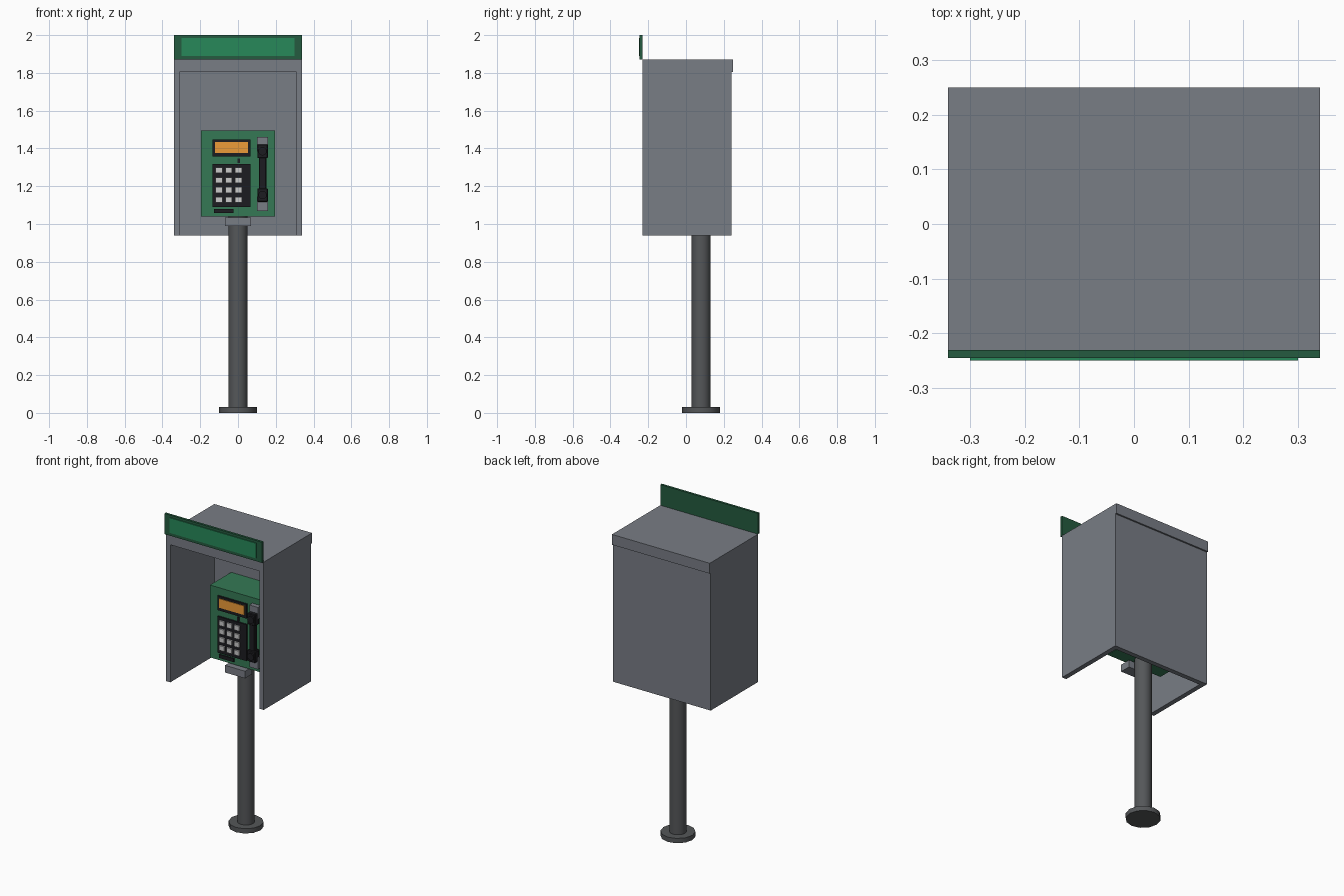
import bpy, math

if "Cube" in bpy.data.objects:
    bpy.data.objects.remove(bpy.data.objects["Cube"])


def material(name, r, g, b):
    m = bpy.data.materials.new(name)
    m.diffuse_color = (r, g, b, 1)
    m.use_nodes = True
    m.node_tree.nodes["Principled BSDF"].inputs["Base Color"].default_value = m.diffuse_color
    return m


SHELL = material("shell_grey", 0.19, 0.205, 0.235)
STEEL = material("dark_steel", 0.09, 0.095, 0.10)
GREEN = material("body_green", 0.035, 0.19, 0.09)
FRAME = material("sign_green", 0.018, 0.105, 0.05)
PANEL = material("panel_green", 0.02, 0.25, 0.10)
BLACK = material("black_plastic", 0.012, 0.012, 0.015)
AMBER = material("amber_screen", 0.85, 0.33, 0.04)
KEY = material("key_white", 0.62, 0.62, 0.60)


def box(name, x, y, z, mat=None, bevel=0):
    """Box from (min, max) ranges on each axis."""
    bpy.ops.mesh.primitive_cube_add(size=1, location=[sum(r) / 2 for r in (x, y, z)])
    ob = bpy.context.object
    ob.name = name
    ob.scale = [r[1] - r[0] for r in (x, y, z)]
    bpy.ops.object.transform_apply(location=False, rotation=False, scale=True)
    if mat:
        ob.data.materials.append(mat)
    if bevel:
        mod = ob.modifiers.new("bevel", 'BEVEL')
        mod.width, mod.segments = bevel, 1
    return ob


def cylinder(name, sides, radius, depth, loc, mat, rot=(0, 0, 0)):
    bpy.ops.mesh.primitive_cylinder_add(vertices=sides, radius=radius, depth=depth,
                                        location=loc, rotation=rot)
    ob = bpy.context.object
    ob.name = name
    ob.data.materials.append(mat)
    bpy.ops.object.shade_smooth_by_angle(angle=math.radians(40))
    return ob


# Post and foot
cylinder("base_plate", 12, 0.10, 0.03, (0, 0.08, 0.015), STEEL)
cylinder("post", 16, 0.05, 1.03, (0, 0.08, 0.525), STEEL)

# Open-fronted hood
for side, s in (("left", -1), ("right", 1)):
    box(f"hood_side_{side}", sorted((s * 0.31, s * 0.34)), (-0.23, 0.24), (0.94, 1.805), SHELL)
box("hood_back", (-0.31, 0.31), (0.21, 0.24), (0.94, 1.805), SHELL)
box("hood_roof", (-0.34, 0.34), (-0.23, 0.25), (1.805, 1.87), SHELL)

# Header sign
box("sign_board", (-0.34, 0.34), (-0.245, -0.23), (1.87, 2.0), FRAME)
box("sign_panel", (-0.30, 0.30), (-0.25, -0.243), (1.89, 1.985), PANEL)

# Phone body and the tray below it
box("phone_body", (-0.195, 0.195), (0.0, 0.212), (1.04, 1.495), GREEN)
box("coin_tray", (-0.07, 0.07), (-0.03, 0.04), (0.99, 1.035), SHELL)

# Screen, slots and keypad
box("screen_frame", (-0.135, 0.065), (-0.01, 0.005), (1.357, 1.447), BLACK)
box("screen", (-0.122, 0.052), (-0.014, -0.005), (1.377, 1.434), AMBER)
box("coin_slot", (-0.002, 0.01), (-0.006, 0.005), (1.322, 1.348), BLACK)
box("card_slot", (-0.128, -0.025), (-0.008, 0.005), (1.058, 1.08), BLACK)
box("keypad_plate", (-0.135, 0.065), (-0.01, 0.005), (1.09, 1.318), BLACK)
for row in range(4):
    for col in range(3):
        x, z = -0.101 + col * 0.052, 1.284 - row * 0.052
        box(f"key_{row}_{col}", (x - 0.018, x + 0.018), (-0.02, -0.008),
            (z - 0.015, z + 0.015), KEY)

# Handset resting in two cradles
HX = 0.13
box("cradle_top", (HX - 0.03, HX + 0.03), (-0.03, 0.005), (1.385, 1.46), SHELL)
box("cradle_bottom", (HX - 0.03, HX + 0.03), (-0.03, 0.005), (1.07, 1.145), SHELL)
box("handset_grip", (HX - 0.02, HX + 0.02), (-0.05, -0.02), (1.14, 1.40), BLACK, 0.005)
for name, z in (("earpiece", 1.385), ("mouthpiece", 1.153)):
    box(f"handset_{name}", (HX - 0.028, HX + 0.028), (-0.055, -0.012),
        (z - 0.036, z + 0.036), BLACK, 0.004)
    cylinder(f"{name}_disc", 16, 0.022, 0.012, (HX, -0.057, z), BLACK, (math.pi / 2, 0, 0))
